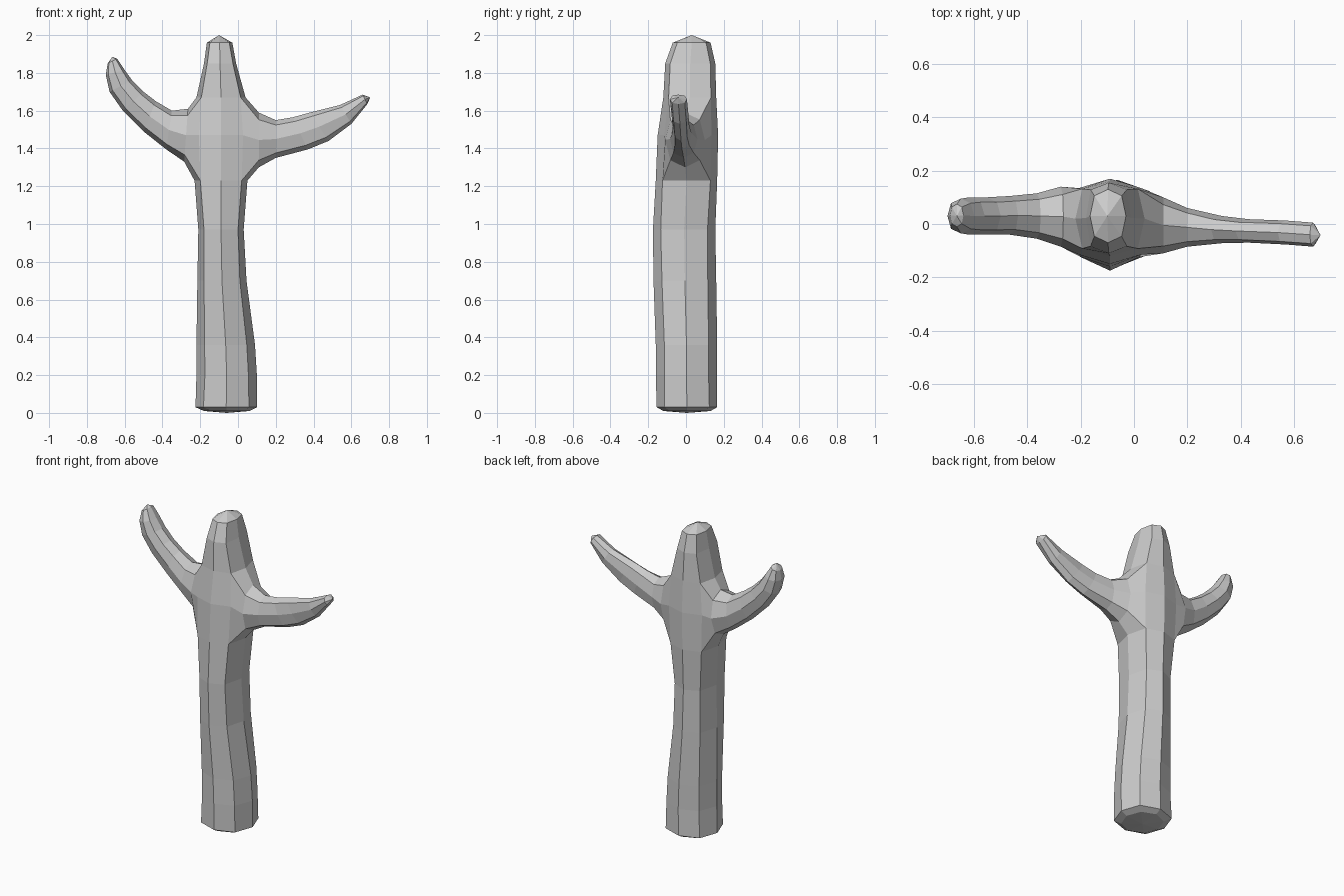
import bpy, bmesh, math
from mathutils import Vector

if "Cube" in bpy.data.objects:
    bpy.data.objects.remove(bpy.data.objects["Cube"])

bm = bmesh.new()

# trunk rings: z, x min, x max, y min, y max, corner fullness (1.25 onwards is the crotch)
TRUNK = [
    (0.01, -0.18, 0.06, -0.12, 0.13, .72),
    (0.03, -0.225, 0.10, -0.155, 0.165, .74),
    (0.20, -0.22, 0.10, -0.16, 0.165, .72),
    (0.36, -0.22, 0.09, -0.16, 0.165, .72),
    (0.70, -0.215, 0.045, -0.172, 0.16, .73),
    (0.97, -0.21, 0.03, -0.175, 0.155, .75),
    (1.23, -0.23, 0.05, -0.16, 0.165, .78),
    (1.47, -0.24, 0.06, -0.15, 0.17, .78),
    (1.67, -0.22, 0.04, -0.12, 0.16, .80),
    (1.85, -0.18, -0.01, -0.11, 0.155, .80),
    (1.96, -0.165, -0.03, -0.07, 0.13, .76),
]
LOW, MID, TOP = 6, 7, 8

# branch rings: upper x, z, lower x, z, y min, y max
LEFT = [
    (-0.265, 1.61, -0.285, 1.33, -0.085, 0.14),
    (-0.35, 1.60, -0.38, 1.395, -0.055, 0.115),
    (-0.435, 1.65, -0.50, 1.49, -0.04, 0.105),
    (-0.50, 1.70, -0.61, 1.60, -0.04, 0.10),
    (-0.56, 1.76, -0.68, 1.70, -0.04, 0.10),
    (-0.60, 1.815, -0.70, 1.79, -0.035, 0.095),
    (-0.64, 1.875, -0.69, 1.85, -0.01, 0.075),
]
RIGHT = [
    (0.11, 1.59, 0.11, 1.30, -0.11, 0.10),
    (0.20, 1.55, 0.20, 1.35, -0.085, 0.06),
    (0.29, 1.565, 0.37, 1.395, -0.072, 0.03),
    (0.38, 1.59, 0.48, 1.44, -0.07, 0.018),
    (0.54, 1.63, 0.60, 1.53, -0.077, 0.013),
    (0.66, 1.685, 0.685, 1.635, -0.085, 0.005),
]


def ring(centre, a, b, corner):
    """Eight points around centre, spanned by half axes a and b."""
    verts = []
    for k in range(8):
        ang = k * math.pi / 4
        f = corner / math.sqrt(.5) if k % 2 else 1
        verts.append(bm.verts.new(centre + f * (a * math.cos(ang) + b * math.sin(ang))))
    return verts


def bridge(r0, r1, skip=()):
    for k in range(8):
        if k not in skip:
            j = (k + 1) % 8
            bm.faces.new((r0[k], r0[j], r1[j], r1[k]))


def cap(r, point):
    tip = bm.verts.new(point)
    for k in range(8):
        bm.faces.new((r[k], r[(k + 1) % 8], tip))


# trunk, left open at both sides of the crotch
trunk = [ring(Vector(((x0 + x1) / 2, (y0 + y1) / 2, z)),
              Vector(((x1 - x0) / 2, 0, 0)), Vector((0, (y1 - y0) / 2, 0)), c)
         for z, x0, x1, y0, y1, c in TRUNK]
for i in range(len(trunk) - 1):
    bridge(trunk[i], trunk[i + 1], (7, 0, 3, 4) if i in (LOW, MID) else ())
cap(trunk[0], (-0.06, 0.005, 0))
cap(trunk[-1], (-0.10, 0.03, 2.0))


# branches grow from the eight-sided openings
def branch(rows, back, side, front, tip):
    prev = [trunk[TOP][side], trunk[TOP][back], trunk[MID][back], trunk[LOW][back],
            trunk[LOW][side], trunk[LOW][front], trunk[MID][front], trunk[TOP][front]]
    for ux, uz, lx, lz, y0, y1 in rows:
        y = (y0 + y1) / 2
        up, low = Vector((ux, y, uz)), Vector((lx, y, lz))
        cur = ring((up + low) / 2, (up - low) / 2, Vector((0, (y1 - y0) / 2, 0)), .74)
        bridge(prev, cur)
        prev = cur
    cap(prev, tip)


branch(LEFT, 3, 4, 5, (-0.665, 0.03, 1.885))
branch(RIGHT, 1, 0, 7, (0.70, -0.042, 1.67))

# remove the unused side points inside the openings
bmesh.ops.delete(bm, geom=[v for v in bm.verts if not v.link_faces], context='VERTS')
bmesh.ops.recalc_face_normals(bm, faces=bm.faces)
mesh = bpy.data.meshes.new("branched_trunk")
bm.to_mesh(mesh)
bm.free()
bpy.context.collection.objects.link(bpy.data.objects.new("branched_trunk", mesh))
